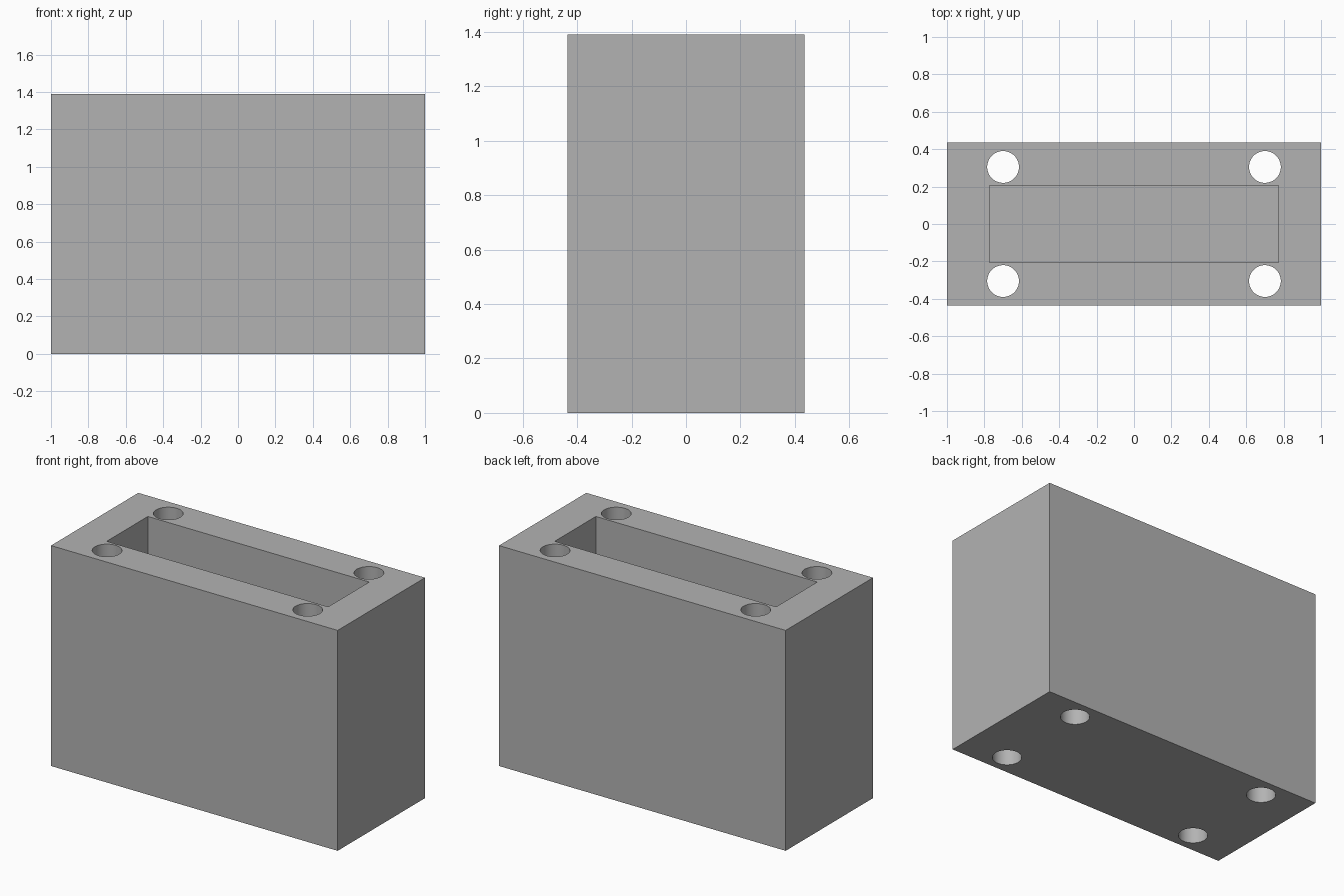
import bpy

W, D, H = 2.0, 0.87, 1.39
FLOOR = 0.23

if "Cube" in bpy.data.objects:
    bpy.data.objects.remove(bpy.data.objects["Cube"], do_unlink=True)

grey = bpy.data.materials.new("mid grey")
grey.use_nodes = True
grey.diffuse_color = (0.45, 0.45, 0.45, 1)
grey.node_tree.nodes["Principled BSDF"].inputs["Base Color"].default_value = (0.45, 0.45, 0.45, 1)


def box(name, size, z_low):
    bpy.ops.mesh.primitive_cube_add(size=1, location=(0, 0, z_low + size[2] / 2))
    obj = bpy.context.object
    obj.name = name
    obj.scale = size
    bpy.ops.object.transform_apply(location=True, rotation=False, scale=True)
    obj.data.materials.append(grey)
    return obj


# Solid block
block = box("block", (W, D, H), 0)

# Rectangular pocket, open at the top
cutters = [box("pocket_cutter", (1.545, 0.41, H), FLOOR)]

# Four round holes through the full height
for x in (-0.7, 0.7):
    for y in (-0.305, 0.305):
        bpy.ops.mesh.primitive_cylinder_add(vertices=64, radius=0.085, depth=H + 0.4,
                                            location=(x, y, H / 2))
        hole = bpy.context.object
        hole.name = "hole_cutter"
        hole.data.materials.append(grey)
        cutters.append(hole)

# Cut, then discard the cutters
bpy.ops.object.select_all(action="DESELECT")
block.select_set(True)
bpy.context.view_layer.objects.active = block
for cutter in cutters:
    cutter.hide_render = True
    mod = block.modifiers.new("cut", "BOOLEAN")
    mod.operation = "DIFFERENCE"
    mod.solver = "EXACT"
    mod.object = cutter
    bpy.ops.object.modifier_apply(modifier=mod.name)
    bpy.data.objects.remove(cutter, do_unlink=True)

bpy.ops.object.shade_smooth_by_angle()
